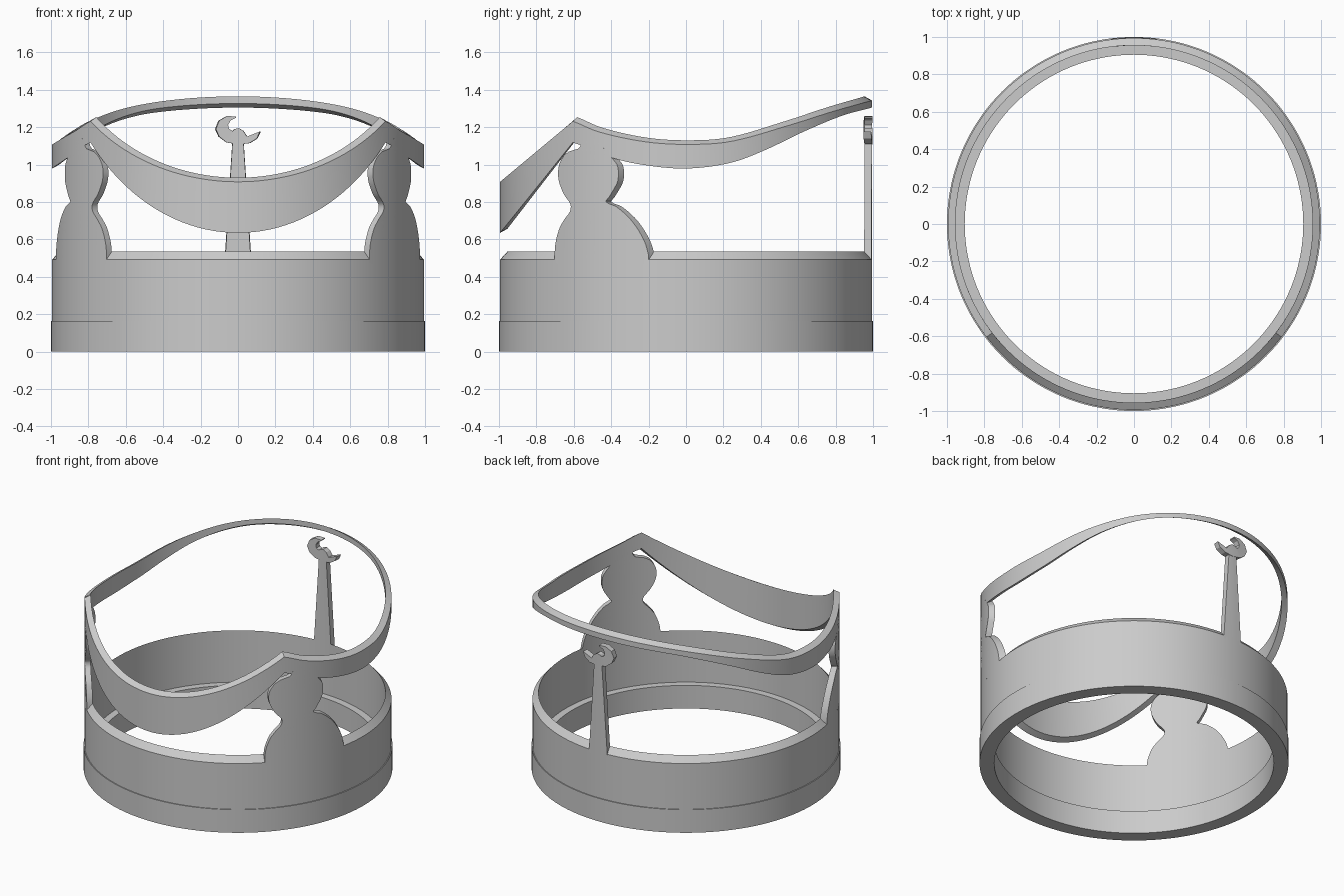
import bpy, bmesh
from math import sin, cos, radians, degrees

cube = bpy.data.objects.get("Cube")
if cube:
    bpy.data.objects.remove(cube)

grey = bpy.data.materials.new("light_grey")
grey.use_nodes = True
COLOUR = (0.6, 0.6, 0.6, 1)
grey.diffuse_color = COLOUR
grey.node_tree.nodes["Principled BSDF"].inputs["Base Color"].default_value = COLOUR

INNER, OUTER = 0.955, 0.994
SEGMENTS = 144


def curved_panel(name, rows, r_in=INNER, r_out=OUTER, closed=False, drop=0, skew=0, aim=0):
    """Thick panel on a cylinder from rows of (angle in degrees, height).
    drop lowers the outer skin; skew turns the inner skin away from the aim angle."""
    bm = bmesh.new()

    def point(r, a, z):
        return bm.verts.new((r * cos(radians(a)), r * sin(radians(a)), z))

    inner = [[point(r_in, a + skew * (a - aim), z) for a, z in row] for row in rows]
    outer = [[point(r_out, a, z - drop) for a, z in row] for row in rows]
    m, n = len(rows), len(rows[0])
    spans = n if closed else n - 1
    for i in range(m - 1):
        for j in range(spans):
            k = (j + 1) % n
            for skin in (inner, outer):
                bm.faces.new((skin[i][j], skin[i][k], skin[i + 1][k], skin[i + 1][j]))
    # Rims joining the two skins
    for i in (0, m - 1):
        for j in range(spans):
            k = (j + 1) % n
            bm.faces.new((inner[i][j], inner[i][k], outer[i][k], outer[i][j]))
    if not closed:
        for j in (0, n - 1):
            for i in range(m - 1):
                bm.faces.new((inner[i][j], inner[i + 1][j], outer[i + 1][j], outer[i][j]))
    bmesh.ops.recalc_face_normals(bm, faces=bm.faces)
    mesh = bpy.data.meshes.new(name)
    bm.to_mesh(mesh)
    bm.free()
    mesh.materials.append(grey)
    obj = bpy.data.objects.new(name, mesh)
    bpy.context.collection.objects.link(obj)
    bpy.ops.object.select_all(action='DESELECT')
    obj.select_set(True)
    bpy.context.view_layer.objects.active = obj
    bpy.ops.object.shade_smooth_by_angle(angle=radians(25))
    return obj


def smooth_curve(pts, x):
    """Smooth interpolation through a few (x, y) points."""
    def slope(i):
        a, b = pts[max(i - 1, 0)], pts[min(i + 1, len(pts) - 1)]
        return (b[1] - a[1]) / (b[0] - a[0])

    x = min(max(x, pts[0][0]), pts[-1][0])
    i = 0
    while i < len(pts) - 2 and x > pts[i + 1][0]:
        i += 1
    (x0, y0), (x1, y1) = pts[i], pts[i + 1]
    w = x1 - x0
    t = (x - x0) / w
    return ((1 + 2 * t) * (1 - t) ** 2 * y0 + t * (1 - t) ** 2 * w * slope(i)
            + t * t * (3 - 2 * t) * y1 + t * t * (t - 1) * w * slope(i + 1))


around = [360 * i / SEGMENTS for i in range(SEGMENTS)]

# Base ring with inner ledge, and the thinner wall with a sloped rim
curved_panel("base_ring", [[(a, z) for a in around] for z in (0, 0.165)],
             r_in=0.905, r_out=1.0, closed=True)
curved_panel("wall", [[(a, z) for a in around] for z in (0.165, 0.535)],
             closed=True, drop=0.043)

# Sweeping upper band: straight-cut front, curved sides and raised back
PEAK = -0.592
TOP = [(PEAK, 1.255), (-0.46, 1.198), (-0.22, 1.145), (0, 1.13), (0.235, 1.146),
       (0.54, 1.232), (0.77, 1.306), (0.975, 1.365)]
BOTTOM = [(PEAK, 1.12), (-0.39, 1.037), (-0.22, 0.998), (0, 0.979), (0.235, 1.01),
          (0.42, 1.08), (0.61, 1.173), (0.82, 1.262), (0.975, 1.305)]


def band_height(angle, front, curve):
    y = 0.975 * sin(radians(angle))
    if y < PEAK:
        return front + (curve[0][1] - front) * (y + 0.975) / (PEAK + 0.975)
    return smooth_curve(curve, y)


DROP = 0.022
curved_panel("upper_band",
             [[(a, band_height(a, 0.635, BOTTOM) + DROP) for a in around],
              [(a, band_height(a, 0.93, TOP)) for a in around]],
             closed=True, drop=DROP)

# Rounded domes with a ball top, one on each side: (height, angle) edges
FRONT_EDGE = [(0.47, -45), (0.57, -44.7), (0.66, -42.9), (0.71, -40.7), (0.75, -38.6),
              (0.79, -38.5), (0.84, -41), (0.9, -42.9), (0.95, -43.5), (1.0, -43),
              (1.05, -41), (1.07, -39), (1.085, -35.5), (1.12, -34), (1.14, -33)]
BACK_EDGE = [(0.47, -11.6), (0.52, -11.7), (0.6, -13.2), (0.7, -17), (0.775, -22),
             (0.8, -25.5), (0.83, -24.3), (0.9, -21.8), (0.946, -21.3), (1.0, -21.8),
             (1.05, -24.3), (1.1, -27), (1.14, -30)]
heights = sorted({z for z, a in FRONT_EDGE + BACK_EDGE}
                 | {0.47 + 0.67 * i / 30 for i in range(30)})
COLUMNS = 16
for name, mirrored in (("left_dome", False), ("right_dome", True)):
    rows = []
    for z in heights:
        a0, a1 = smooth_curve(FRONT_EDGE, z), smooth_curve(BACK_EDGE, z)
        row = [(a0 + (a1 - a0) * j / COLUMNS, z) for j in range(COLUMNS + 1)]
        rows.append([(180 - a, z) for a, z in row] if mirrored else row)
    curved_panel(name, rows, skew=0.047, aim=223 if mirrored else -43)


# Tapered tower at the back
def at_back(x, z):
    return 90 - degrees(x / OUTER), z


curved_panel("tower", [[at_back(w * s, z) for s in (-1, -0.5, 0, 0.5, 1)]
                       for w, z in ((0.073, 0.47), (0.03, 1.13))])

# Crescent on the tower, from matching outer and inner edges
OUTSIDE = [(-0.01, 1.257), (-0.06, 1.26), (-0.105, 1.235), (-0.123, 1.19), (-0.105, 1.15),
           (-0.065, 1.12), (0, 1.107), (0.065, 1.115), (0.105, 1.14), (0.122, 1.177)]
INSIDE = [(-0.012, 1.25), (-0.04, 1.237), (-0.055, 1.213), (-0.05, 1.19), (-0.03, 1.18),
          (-0.02, 1.19), (0.005, 1.195), (0.03, 1.18), (0.05, 1.15), (0.118, 1.176)]
curved_panel("crescent", [[at_back(*p) for p in OUTSIDE], [at_back(*p) for p in INSIDE]],
             r_out=0.997)
